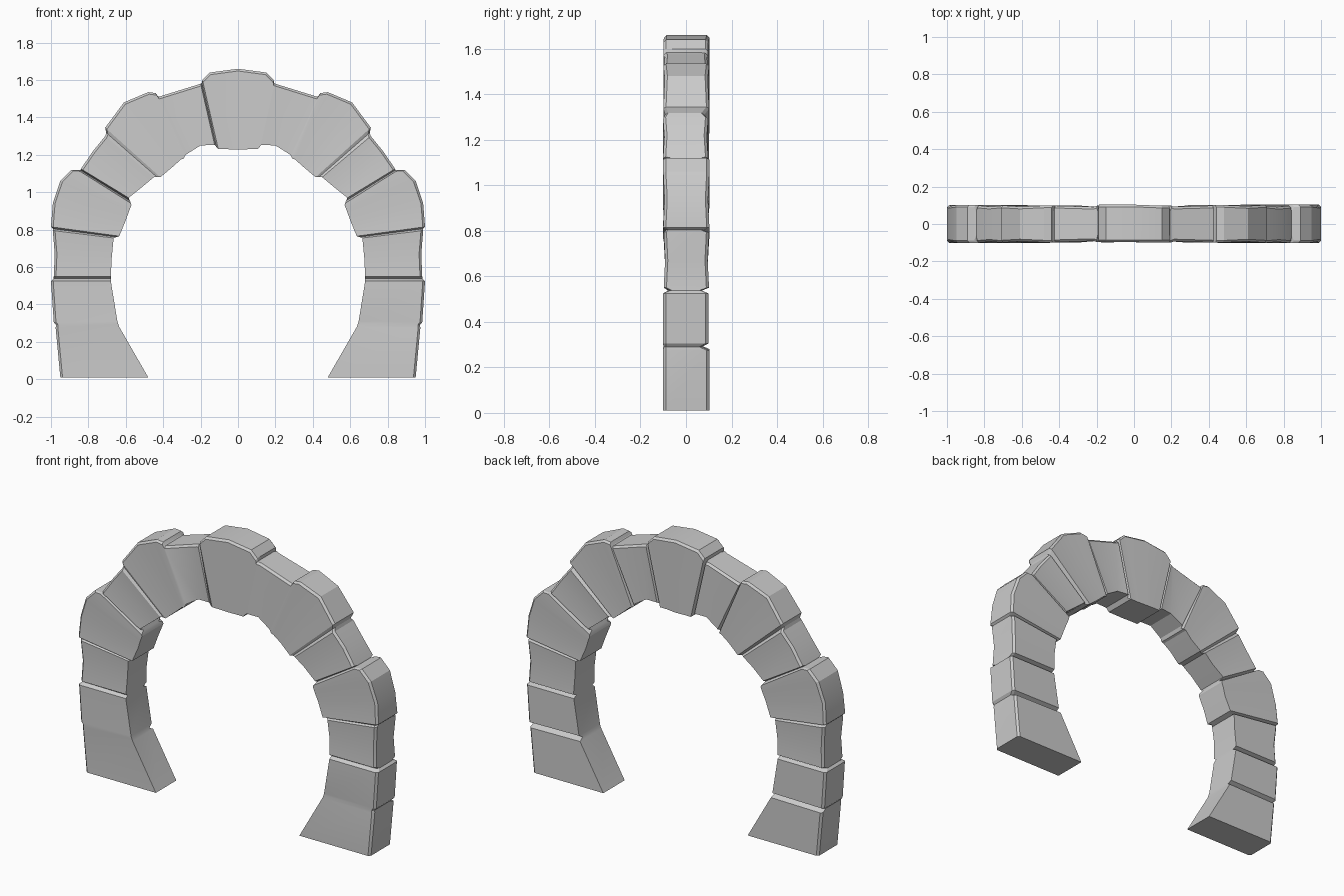
import bpy, bmesh, random
from mathutils import Vector

if "Cube" in bpy.data.objects:
    bpy.data.objects.remove(bpy.data.objects["Cube"])

random.seed(4)

# Stones of the left half, foot to crown: sections (outer x, outer z, inner x, inner z)
stones = [
    [(-.95, .01, -.48, .01), (-.975, .275, -.635, .28)],
    [(-.985, .305, -.645, .31), (-1.0, .525, -.68, .525)],
    [(-.985, .55, -.68, .55), (-.98, .67, -.675, .65), (-.99, .795, -.665, .755)],
    [(-1.0, .815, -.635, .765), (-.99, .94, -.60, .85), (-.95, 1.06, -.58, .905),
     (-.89, 1.12, -.57, .93), (-.855, 1.118, -.572, .94)],
    [(-.84, 1.125, -.585, .97), (-.775, 1.22, -.51, 1.03), (-.71, 1.30, -.45, 1.08)],
    [(-.71, 1.345, -.415, 1.08), (-.61, 1.48, -.35, 1.135), (-.48, 1.535, -.305, 1.175),
     (-.44, 1.53, -.29, 1.18)],
    [(-.425, 1.51, -.28, 1.20), (-.215, 1.575, -.20, 1.25), (-.20, 1.58, -.125, 1.253)],
    [(-.19, 1.60, -.105, 1.23), (-.15, 1.64, -.06, 1.23), (0, 1.66, 0, 1.228)],
]
# Groove depth above each stone: front outer, front inner, back
grooves = [(0, 0, .03), (.025, .02, .03), (.01, .015, .025), (.03, .025, .03),
           (.008, .005, .02), (0, 0, .02), (.03, 0, .02)]


def build_half(side):
    """Sections of one half: (outer, inner, front outer, front inner, back)."""
    out = []
    for i, stone in enumerate(stones):
        f = .099 + random.uniform(-.003, .003)
        b = .101 + random.uniform(-.004, .003)
        for j, (ox, oz, ix, iz) in enumerate(stone):
            hollow = .006 if len(stone) > 2 and j == 1 and i < 7 else 0
            out.append((Vector((-ox * side, 0, oz)), Vector((-ix * side, 0, iz)),
                        f - hollow, f - hollow, b - hollow))
        if i < len(grooves):
            fo, fi, gb = grooves[i]
            if i == 6 and side > 0:
                fo = 0          # keystone is only split on the left of the front
            a, c = stone[-1], stones[i + 1][0]
            o = Vector((-(a[0] + c[0]) / 2 * side, 0, (a[1] + c[1]) / 2))
            n = Vector((-(a[2] + c[2]) / 2 * side, 0, (a[3] + c[3]) / 2))
            o = o.lerp(n, .02)
            out.append((o, n, .099 - fo, .099 - fi, .1 - gb))
    return out


sections = build_half(-1)
sections += build_half(1)[-2::-1]

# Skin the sections into one closed arch with chamfered outer corners
bm = bmesh.new()
rings = []
for o, n, fo, fi, b in sections:
    c = (n - o).normalized() * .012
    pts = [o + Vector((0, .012 - fo, 0)), o + c + Vector((0, -fo, 0)),
           n + Vector((0, -fi, 0)), n + Vector((0, b, 0)),
           o + c + Vector((0, b, 0)), o + Vector((0, b - .012, 0))]
    for p in pts:
        p.z = max(p.z, .01)
    rings.append([bm.verts.new(p) for p in pts])
for r, s in zip(rings, rings[1:]):
    for k in range(6):
        m = (k + 1) % 6
        bm.faces.new((r[k], r[m], s[m], s[k]))
bm.faces.new(rings[0])
bm.faces.new(rings[-1])
bmesh.ops.recalc_face_normals(bm, faces=bm.faces)

mesh = bpy.data.meshes.new("stone_arch")
bm.to_mesh(mesh)
bm.free()
arch = bpy.data.objects.new("stone_arch", mesh)
bpy.context.collection.objects.link(arch)
bpy.context.view_layer.objects.active = arch
arch.select_set(True)
bpy.ops.object.shade_smooth_by_angle(angle=.35)
